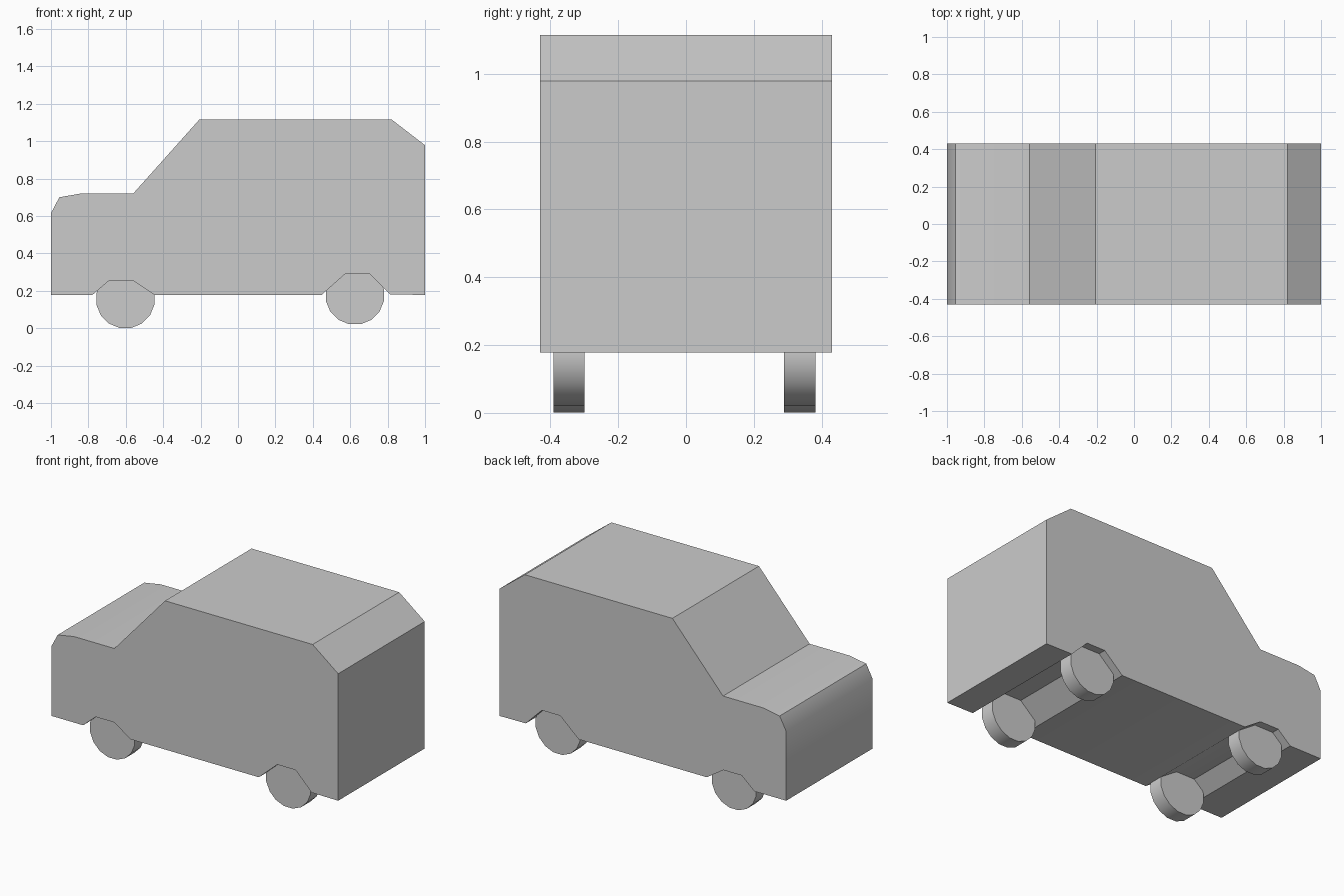
import bpy, bmesh
from math import pi, sin, cos, radians

if "Cube" in bpy.data.objects:
    bpy.data.objects.remove(bpy.data.objects["Cube"])


def extrude_profile(name, points, y0, y1):
    """Closed solid from an x-z profile swept along y."""
    bm = bmesh.new()
    face = bm.faces.new([bm.verts.new((x, y0, z)) for x, z in points])
    ext = bmesh.ops.extrude_face_region(bm, geom=[face], use_keep_orig=True)
    moved = [g for g in ext["geom"] if isinstance(g, bmesh.types.BMVert)]
    bmesh.ops.translate(bm, verts=moved, vec=(0, y1 - y0, 0))
    bmesh.ops.recalc_face_normals(bm, faces=bm.faces)
    mesh = bpy.data.meshes.new(name)
    bm.to_mesh(mesh)
    bm.free()
    obj = bpy.data.objects.new(name, mesh)
    bpy.context.collection.objects.link(obj)
    bpy.ops.object.select_all(action='DESELECT')
    obj.select_set(True)
    bpy.context.view_layer.objects.active = obj
    bpy.ops.object.shade_smooth_by_angle(angle=radians(35))
    return obj


# Car body with bonnet, cabin and wheel arches
body = [
    (-1, 0.178), (-1, 0.615), (-0.955, 0.70), (-0.84, 0.72), (-0.56, 0.72),
    (-0.207, 1.115), (0.822, 1.115), (1, 0.978), (1, 0.178),
    (0.815, 0.18), (0.703, 0.292), (0.575, 0.292), (0.447, 0.178),
    (-0.447, 0.178), (-0.562, 0.254), (-0.69, 0.254), (-0.778, 0.178),
]
extrude_profile("car_body", body, -0.431, 0.431)

# Wheels: 16-sided discs, flat side down
SIDES, RADIUS = 16, 0.158
for axle, cx, cz in (("front", -0.602, 0.156), ("rear", 0.625, 0.176)):
    ring = [(cx + RADIUS * cos((i + 0.5) * 2 * pi / SIDES),
             cz + RADIUS * sin((i + 0.5) * 2 * pi / SIDES)) for i in range(SIDES)]
    for side, y0, y1 in (("near", -0.391, -0.299), ("far", 0.289, 0.382)):
        extrude_profile(f"{axle}_wheel_{side}", ring, y0, y1)
